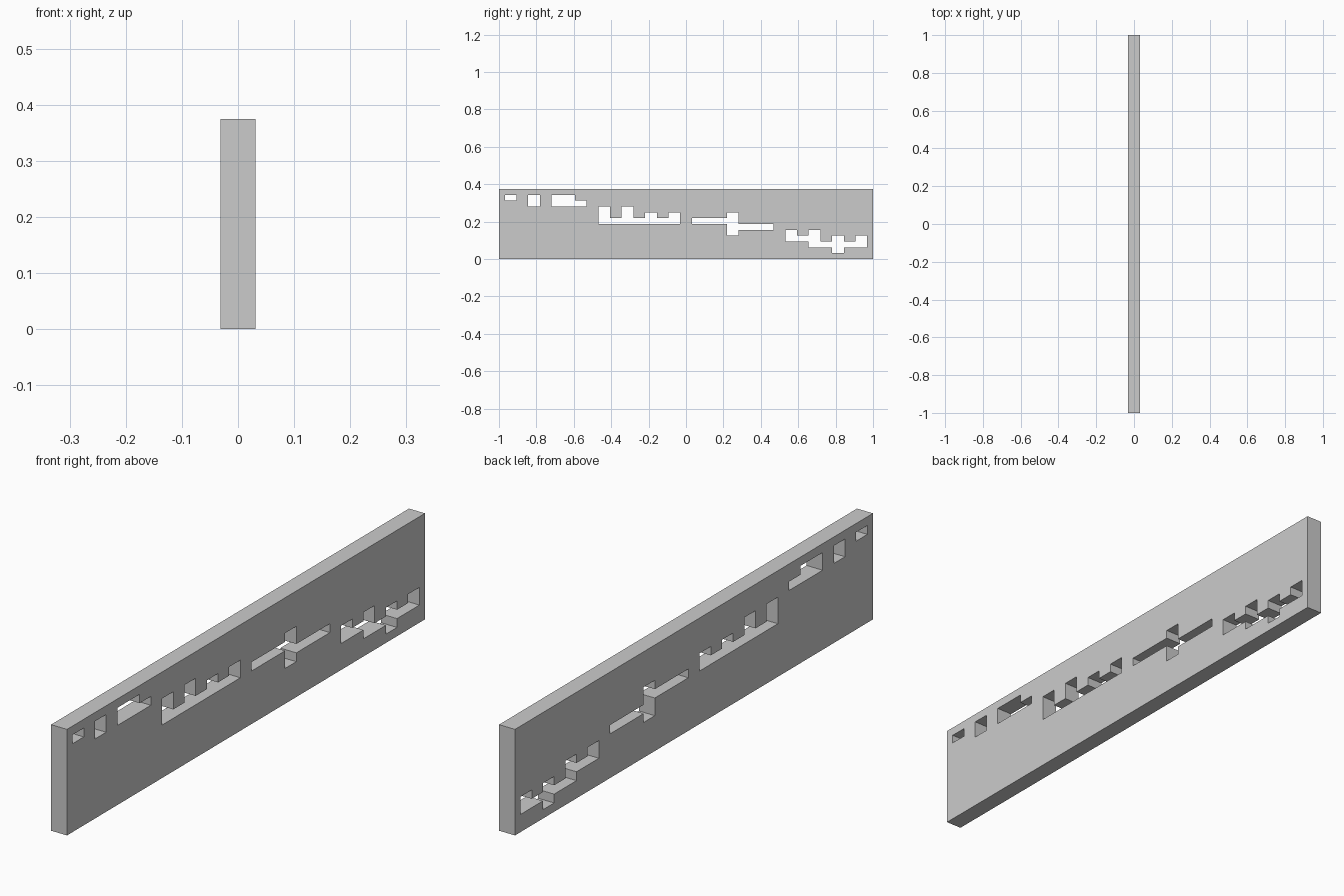
import bpy, bmesh, math

if "Cube" in bpy.data.objects:
    bpy.data.objects.remove(bpy.data.objects["Cube"])

U = 1 / 32  # module of the pattern

# Each window is a run of columns: (left, right, bottom, top) in modules
windows = [
    [(-31, -29, 10, 11)],
    [(-27, -25, 9, 11)],
    [(-23, -19, 9, 11), (-19, -17, 9, 10)],
    [(-15, -13, 6, 9), (-13, -11, 6, 7), (-11, -9, 6, 9), (-9, -7, 6, 7),
     (-7, -5, 6, 8), (-5, -3, 6, 7), (-3, -1, 6, 8)],
    [(1, 7, 6, 7), (7, 9, 4, 8), (9, 15, 5, 6)],
    [(17, 19, 3, 5), (19, 21, 3, 4), (21, 23, 2, 5), (23, 25, 2, 3),
     (25, 27, 1, 4), (27, 29, 2, 3), (29, 31, 2, 4)],
]


def outline(cols):
    """Closed stepped outline around a run of columns."""
    pts = []
    for l, r, b, t in cols:
        pts += [(l, b), (r, b)]
    for l, r, b, t in reversed(cols):
        pts += [(r, t), (l, t)]
    # drop repeated points where neighbouring columns share a level
    return [p for p in pts if pts.count(p) == 1]


# Wall panel: filled flat profile with window holes, given thickness
curve = bpy.data.curves.new("wall_panel", 'CURVE')
curve.dimensions = '2D'
curve.fill_mode = 'BOTH'
curve.extrude = U
for cols in [[(-32, 32, 0, 12)]] + windows:
    pts = outline(cols)
    spline = curve.splines.new('POLY')
    spline.points.add(len(pts) - 1)
    for sp, (y, z) in zip(spline.points, pts):
        sp.co = (y * U, z * U, 0, 1)
    spline.use_cyclic_u = True

panel = bpy.data.objects.new("wall_panel", curve)
bpy.context.collection.objects.link(panel)
panel.rotation_euler = (math.pi / 2, 0, math.pi / 2)
bpy.context.view_layer.objects.active = panel
panel.select_set(True)
bpy.ops.object.convert(target='MESH')
bpy.ops.object.transform_apply(location=False, rotation=True, scale=False)

# Weld faces to the window reveals
panel = bpy.context.object
bm = bmesh.new()
bm.from_mesh(panel.data)
bmesh.ops.remove_doubles(bm, verts=bm.verts, dist=1e-4)
bmesh.ops.recalc_face_normals(bm, faces=bm.faces)
for f in bm.faces:
    f.smooth = False
bm.to_mesh(panel.data)
bm.free()
